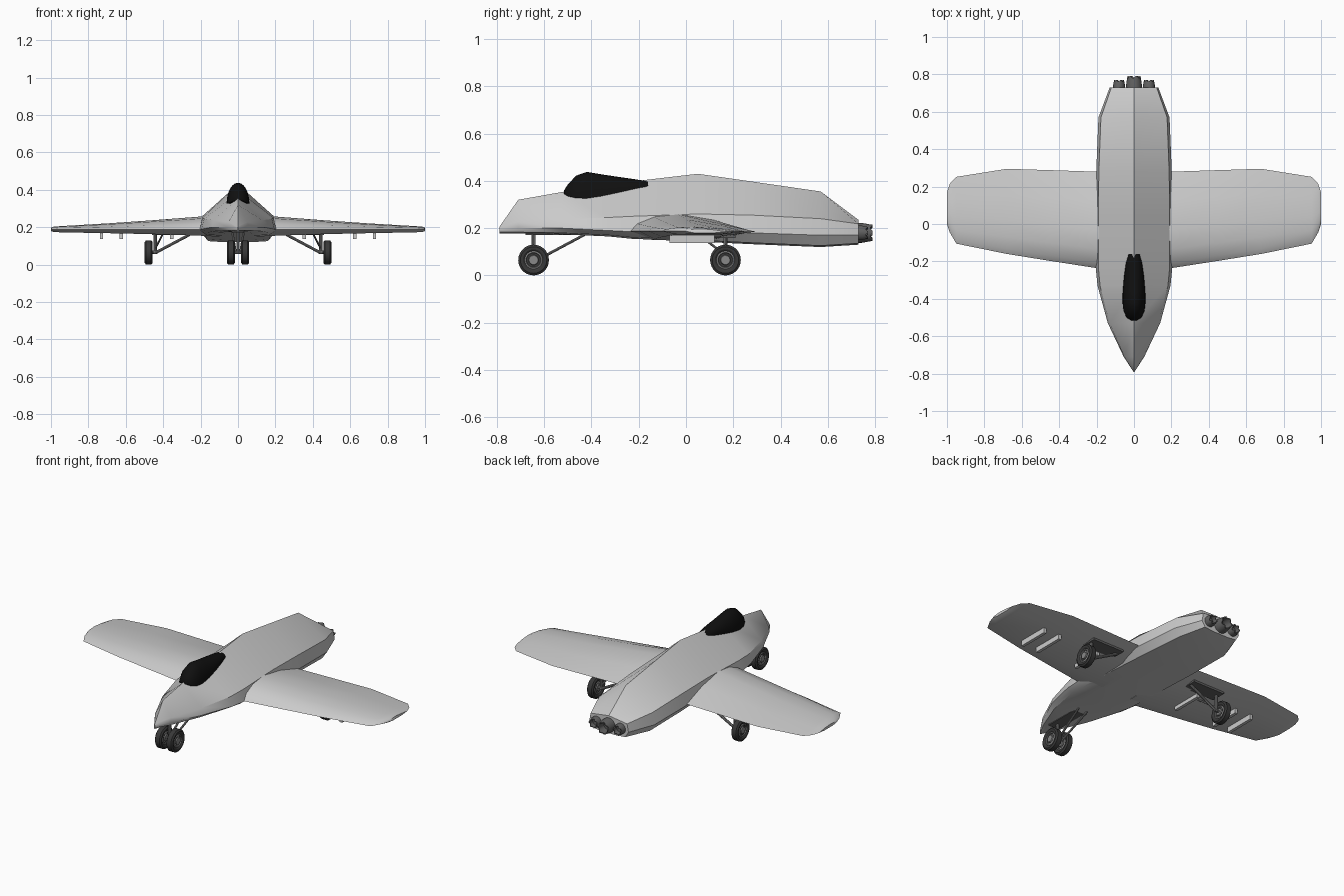
import bpy, bmesh, math
from mathutils import Vector

if "Cube" in bpy.data.objects:
    bpy.data.objects.remove(bpy.data.objects["Cube"])


def material(name, v):
    m = bpy.data.materials.new(name)
    m.diffuse_color = (v, v, v, 1)
    m.use_nodes = True
    m.node_tree.nodes["Principled BSDF"].inputs["Base Color"].default_value = m.diffuse_color
    return m


BLACK = material("glass_black", 0.005)
RUBBER = material("rubber", 0.04)
METAL = material("gunmetal", 0.12)
STEEL = material("steel", 0.25)


def loft(name, rings, mat=None, mirror=False, angle=30):
    """Skin a list of equal-length closed rings and cap both ends."""
    bm = bmesh.new()
    vs = [[bm.verts.new(p) for p in ring] for ring in rings]
    n = len(rings[0])
    for a, b in zip(vs, vs[1:]):
        for i in range(n):
            j = (i + 1) % n
            bm.faces.new((a[i], a[j], b[j], b[i]))
    bm.faces.new(vs[0])
    bm.faces.new(vs[-1])
    bmesh.ops.recalc_face_normals(bm, faces=bm.faces)
    me = bpy.data.meshes.new(name)
    bm.to_mesh(me)
    bm.free()
    ob = bpy.data.objects.new(name, me)
    bpy.context.collection.objects.link(ob)
    if mat:
        me.materials.append(mat)
    bpy.ops.object.select_all(action='DESELECT')
    ob.select_set(True)
    bpy.context.view_layer.objects.active = ob
    bpy.ops.object.shade_smooth_by_angle(angle=math.radians(angle))
    if mirror:
        # mirrored about the world centre plane
        ob.modifiers.new("Mirror", 'MIRROR')
    return ob


def rod(name, p, q, r, mirror=False):
    p, q = Vector(p), Vector(q)
    rot = (q - p).to_track_quat('Z', 'Y')
    circle = [rot @ Vector((r * math.cos(t), r * math.sin(t), 0))
              for t in [k * math.tau / 10 for k in range(10)]]
    return loft(name, [[c + e for c in circle] for e in (p, q)], STEEL, mirror)


def box(name, x0, x1, y0, y1, z0, z1, mat=None, mirror=True):
    rings = [[(x0, y0, z), (x1, y0, z), (x1, y1, z), (x0, y1, z)] for z in (z0, z1)]
    return loft(name, rings, mat, mirror)


def lathe_x(name, cx, cy, cz, profile, mat):
    rings = [[(cx + dx, cy + r * math.cos(k * math.tau / 28), cz + r * math.sin(k * math.tau / 28))
              for k in range(28)] for dx, r in profile]
    return loft(name, rings, mat, True)


# fuselage: y, half width, ridge z, shoulder z, side z, keel z
stations = [
    (-.79, .003, .205, .20, .19, .178), (-.71, .055, .32, .228, .20, .177),
    (-.53, .14, .352, .238, .20, .174), (-.33, .195, .385, .245, .19, .165),
    (-.23, .205, .397, .25, .185, .155), (.05, .205, .43, .26, .18, .143),
    (.28, .202, .397, .255, .18, .132), (.57, .19, .355, .24, .17, .12),
    (.73, .13, .235, .218, .17, .13)]
rings = []
for y, w, zt, zs, zm, zb in stations:
    half = [(w * .93, zs), (w, zm), (w * .84, zb + .006), (w * .4, zb)]
    rings.append([(0, y, zt)] + [(x, y, z) for x, z in half]
                 + [(-x, y, z) for x, z in reversed(half)])
loft("fuselage", rings)

# wing: x, leading y, trailing y, top z, bottom z
wing = [(.1, -.25, .28, .27, .15), (.205, -.235, .28, .257, .155), (.45, -.197, .288, .238, .163),
        (.68, -.16, .295, .222, .168), (.95, -.105, .252, .206, .173),
        (.985, -.045, .215, .203, .175), (1, .0, .17, .197, .18)]
rings = []
for x, y0, y1, zt, zb in wing:
    c = y1 - y0
    pts = [(0, .187), (.06, .187 + (zt - .187) * .45), (.2, .187 + (zt - .187) * .85), (.4, zt),
           (.7, .185 + (zt - .185) * .65), (1, .185), (.7, zb), (.2, zb)]
    rings.append([(x, y0 + c * t, z) for t, z in pts])
loft("wing", rings, mirror=True, angle=40)

# canopy: y, half width, bottom z, top z
canopy = [(-.517, .012, .345, .358), (-.50, .04, .335, .385), (-.465, .056, .327, .422),
          (-.42, .061, .326, .438), (-.36, .06, .335, .428), (-.28, .053, .352, .416),
          (-.21, .043, .368, .406), (-.16, .03, .377, .398)]
loft("canopy", [[(w * math.cos(k * math.pi / 12), y, zb + (zt - zb) * math.sin(k * math.pi / 12))
                 for k in range(13)] for y, w, zb, zt in canopy], BLACK, angle=60)

# engine nozzles with jagged petal ends
for name, cx, r, y1 in (("centre_nozzle", 0, .042, .79), ("left_nozzle", -.08, .031, .77),
                        ("right_nozzle", .08, .031, .77)):
    rings = []
    for y, f, jag in ((.70, 1, 0), (.745, 1, 0), (y1, .84, .009), (y1, .7, .009), (.74, .6, 0)):
        rings.append([(cx + r * f * math.cos(k * math.tau / 24), y - jag * (k // 2 % 2),
                       .18 + r * f * math.sin(k * math.tau / 24)) for k in range(24)])
    loft(name, rings, METAL)

# wheels: nose pair and main pair
tyre = [(-.013, .036), (-.02, .045), (-.021, .056), (-.014, .065), (.014, .065),
        (.021, .056), (.02, .045), (.013, .036)]
hub = [(-.019, .01), (-.019, .019), (-.013, .021), (-.013, .03), (-.017, .032), (-.015, .038),
       (.015, .038), (.017, .032), (.013, .03), (.013, .021), (.019, .019), (.019, .01)]
for name, cx, cy in (("nose", .038, -.645), ("main", .478, .167)):
    lathe_x(name + "_tyre", cx, cy, .065, tyre, RUBBER)
    lathe_x(name + "_hub", cx, cy, .065, hub, STEEL)

# nose gear legs
rod("nose_axle", (-.05, -.645, .065), (.05, -.645, .065), .008)
rod("nose_strut", (0, -.645, .06), (0, -.645, .19), .009)
rod("nose_brace", (.012, -.63, .065), (.03, -.43, .172), .006, True)

# main gear legs
rod("main_axle", (.43, .167, .067), (.49, .167, .067), .009, True)
rod("main_strut", (.443, .167, .06), (.443, .167, .175), .009, True)
rod("main_brace", (.435, .167, .067), (.26, .167, .16), .008, True)
rod("main_drag_brace", (.443, .167, .085), (.40, .06, .168), .005, True)

# dark gear bays on the underside
box("nose_gear_bay", -.035, .035, -.68, -.44, .171, .18, METAL, False)
box("main_gear_bay", .25, .46, .12, .21, .158, .17, METAL)

# weapon pylons under the wing
for i, x in enumerate((.355, .625, .73)):
    box(f"pylon_{i + 1}", x - .009, x + .009, -.07, .12, .138, .185)
